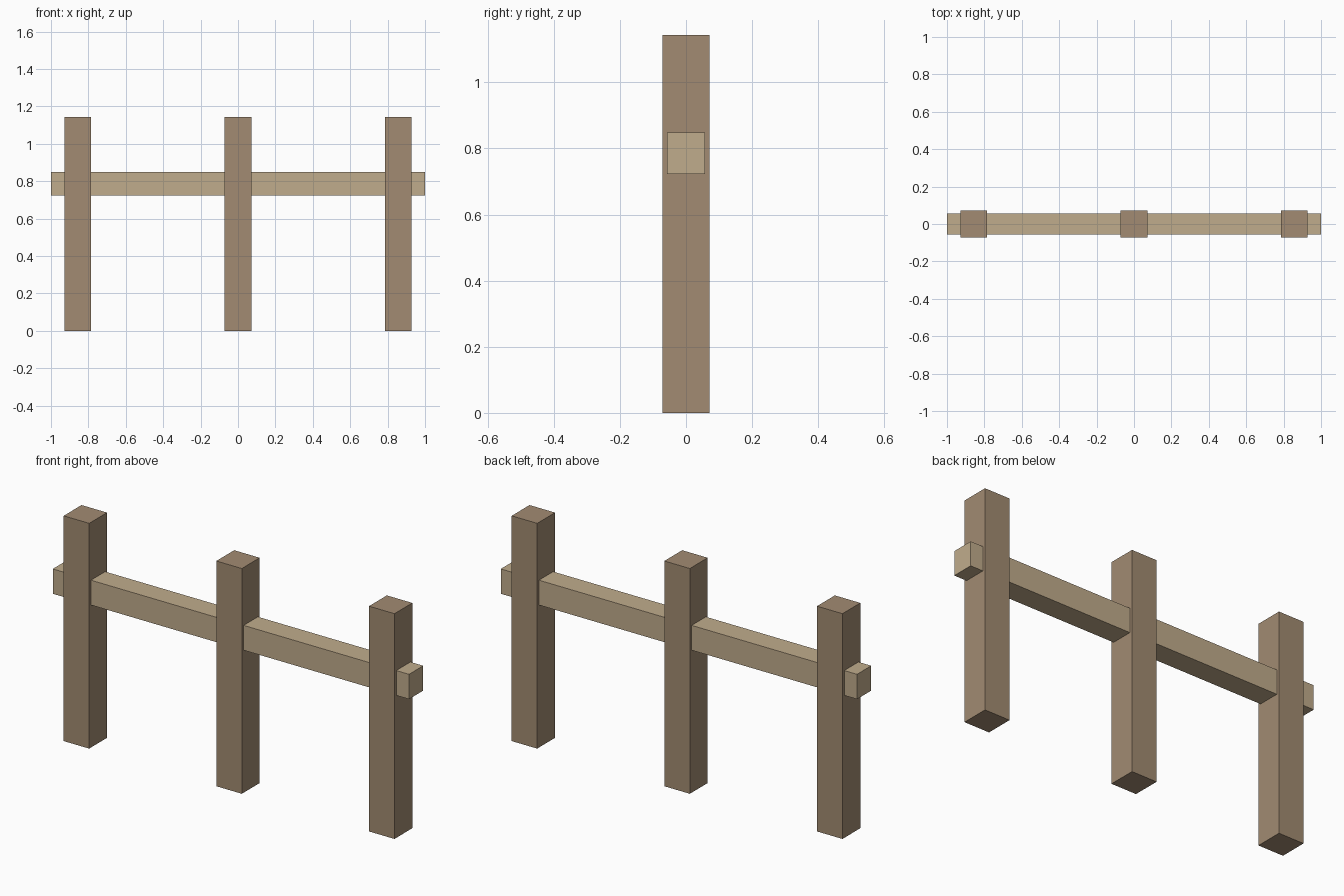
import bpy

default = bpy.data.objects.get("Cube")
if default:
    bpy.data.objects.remove(default, do_unlink=True)


def make_material(name, color):
    mat = bpy.data.materials.new(name)
    mat.use_nodes = True
    mat.diffuse_color = (*color, 1)
    mat.node_tree.nodes["Principled BSDF"].inputs["Base Color"].default_value = (*color, 1)
    return mat


def make_box(name, size, center, mat):
    bpy.ops.mesh.primitive_cube_add(size=1, location=center)
    box = bpy.context.object
    box.name = name
    box.scale = size
    bpy.ops.object.transform_apply(location=False, rotation=False, scale=True)
    box.data.materials.append(mat)
    return box


dark_wood = make_material("dark_wood", (0.36, 0.26, 0.168))
light_wood = make_material("light_wood", (0.53, 0.413, 0.262))

# Upright square posts
POST_WIDTH, POST_HEIGHT, SPACING = 0.143, 1.143, 0.857
for name, side in (("right_post", -1), ("middle_post", 0), ("left_post", 1)):
    make_box(name, (POST_WIDTH, POST_WIDTH, POST_HEIGHT),
             (side * SPACING, 0, POST_HEIGHT / 2), dark_wood)

# Single rail running through all the posts
make_box("rail", (2, 0.114, 0.126), (0, 0, 0.786), light_wood)
